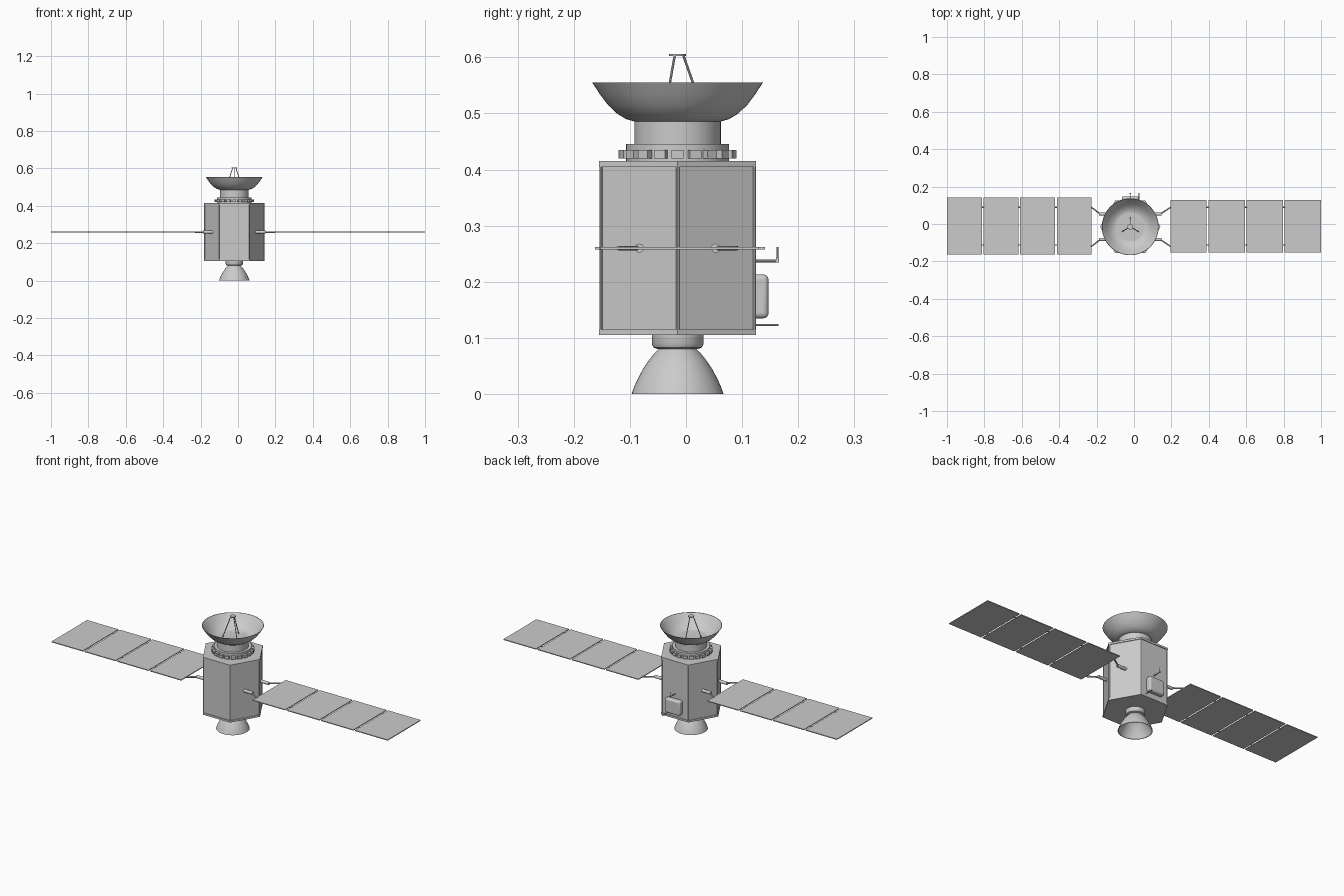
import bpy, math
from mathutils import Vector

if "Cube" in bpy.data.objects:
    bpy.data.objects.remove(bpy.data.objects["Cube"], do_unlink=True)

CX, CY = -0.02, -0.015      # main axis of the spacecraft
HEX_R = 0.1617              # corner radius of the body
APOTHEM = HEX_R * math.cos(math.pi / 6)
BACK = CY + APOTHEM
PANEL_Z = 0.26

grey = bpy.data.materials.new("light_grey")
grey.use_nodes = True
grey.diffuse_color = (0.6, 0.6, 0.6, 1)
grey.node_tree.nodes["Principled BSDF"].inputs["Base Color"].default_value = (0.6, 0.6, 0.6, 1)


def finish(ob, name, smooth=False):
    ob.name = name
    ob.data.materials.append(grey)
    if smooth:
        bpy.ops.object.shade_smooth_by_angle(angle=math.radians(35))
    return ob


def box(name, lo, hi, bevel=0):
    lo, hi = Vector(lo), Vector(hi)
    bpy.ops.mesh.primitive_cube_add(size=1, location=(lo + hi) / 2)
    ob = bpy.context.object
    ob.scale = hi - lo
    bpy.ops.object.transform_apply(location=False, rotation=False, scale=True)
    if bevel:
        mod = ob.modifiers.new("rounding", "BEVEL")
        mod.width, mod.segments = bevel, 4
    return finish(ob, name, bool(bevel))


def rod(name, a, b, r, sides=12):
    a, b = Vector(a), Vector(b)
    bpy.ops.mesh.primitive_cylinder_add(vertices=sides, radius=r, depth=(b - a).length,
                                        location=(a + b) / 2)
    ob = bpy.context.object
    ob.rotation_mode = "QUATERNION"
    ob.rotation_quaternion = (b - a).to_track_quat("Z", "Y")
    return finish(ob, name, True)


def lathe(name, profile, sides=48, smooth=True):
    """Spin (radius, height) points around the main axis."""
    verts, rings, faces = [], [], []
    for r, z in profile:
        n = 1 if r == 0 else sides
        rings.append([len(verts) + i for i in range(n)])
        verts += [(r * math.cos(math.tau * i / sides), r * math.sin(math.tau * i / sides), z)
                  for i in range(n)]
    for lo, hi in zip(rings, rings[1:]):
        for i in range(sides):
            j = (i + 1) % sides
            quad = [lo[i % len(lo)], lo[j % len(lo)], hi[j % len(hi)], hi[i % len(hi)]]
            faces.append(list(dict.fromkeys(quad)))
    mesh = bpy.data.meshes.new(name)
    mesh.from_pydata(verts, [], faces)
    ob = bpy.data.objects.new(name, mesh)
    bpy.context.collection.objects.link(ob)
    ob.location = (CX, CY, 0)
    bpy.ops.object.select_all(action="DESELECT")
    ob.select_set(True)
    bpy.context.view_layer.objects.active = ob
    return finish(ob, name, smooth)


def hexagon(name, r, z0, z1):
    return lathe(name, [(0, z0), (r, z0), (r, z1), (0, z1)], 6, False)


def polar(r, angle, z):
    return (CX + r * math.cos(angle), CY + r * math.sin(angle), z)


# Hexagonal body with end plates and corner posts
hexagon("body", HEX_R - 0.004, 0.112, 0.408)
hexagon("bottom_plate", HEX_R, 0.105, 0.115)
hexagon("top_plate", HEX_R, 0.405, 0.415)
for i in range(6):
    a = i * math.pi / 3
    rod("corner_post", polar(HEX_R - 0.004, a, 0.112), polar(HEX_R - 0.004, a, 0.408), 0.003, 8)

# Stepped neck with a ring of studs
lathe("neck", [(0, 0.413), (0.092, 0.413), (0.092, 0.446), (0.077, 0.446), (0.077, 0.49), (0, 0.49)])
STUDS = 20
for i in range(STUDS):
    a = math.tau * i / STUDS
    ob = box("ring_stud", (-0.008, -0.0105, -0.0075), (0.008, 0.0105, 0.0075))
    ob.location = polar(0.097, a, 0.427)
    ob.rotation_euler.z = a

# Dish: outer curve, rim, inner curve
outer = [(0, 0.486), (0.078, 0.486), (0.092, 0.490), (0.107, 0.499),
         (0.124, 0.515), (0.139, 0.535), (0.152, 0.555)]
inner = [(r - 0.002 if r else 0, z + (0.004 if z < 0.55 else 0)) for r, z in reversed(outer)]
lathe("dish", outer + inner, 64)

# Feed on three legs
for i in range(3):
    a = math.pi / 2 + i * math.tau / 3
    rod("feed_leg", polar(0.051, a, 0.488), polar(0.010, a, 0.604), 0.0022, 8)
lathe("feed_disc", [(0, 0.602), (0.015, 0.602), (0.015, 0.606), (0, 0.606)], 24)

# Engine mount and hollow bell nozzle
lathe("engine_mount", [(0, 0.08), (0.036, 0.08), (0.043, 0.083), (0.046, 0.089),
                       (0.046, 0.106), (0, 0.106)])
bell = [(0.030, 0.083), (0.041, 0.073), (0.052, 0.059), (0.062, 0.044),
        (0.071, 0.027), (0.077, 0.014), (0.082, 0)]
bell_inside = [(r - 0.003, z) for r, z in reversed(bell)]
lathe("nozzle", [(0, 0.083)] + bell + bell_inside + [(0, 0.08)])

# Solar wings: side, inner edge, outer edge, front y, back y
for side, start, end, y0, y1 in ((-1, 0.226, 1.0, -0.162, 0.141), (1, 0.194, 1.0, -0.152, 0.129)):
    gap = 0.009
    width = (end - start - 3 * gap) / 4
    for i in range(4):
        xa = start + i * (width + gap)
        x0, x1 = sorted((side * xa, side * (xa + width)))
        box("solar_panel", (x0, y0, PANEL_Z - 0.0022), (x1, y1, PANEL_Z + 0.0022))
        if i:
            for y in (-0.112, 0.09):
                rod("panel_hinge", (side * (xa - gap - 0.004), y, PANEL_Z),
                    (side * (xa + 0.004), y, PANEL_Z), 0.0035, 8)
    # Struts from the body to the wing
    for d in (-1, 1):
        y = CY + d * 0.068
        knee = (CX + side * 0.168, y, PANEL_Z)
        rod("strut_socket", (CX + side * 0.11, y, PANEL_Z), knee, 0.008, 16)
        rod("strut", (CX + side * 0.160, y, PANEL_Z),
            (side * (start + 0.004), CY + d * 0.106, PANEL_Z), 0.004, 10)

# Equipment on the back face
box("equipment_box", (CX - 0.045, BACK - 0.01, 0.135), (CX + 0.045, 0.147, 0.213), 0.009)
rod("lower_probe", (0.027, BACK - 0.01, 0.123), (0.027, 0.165, 0.123), 0.002, 8)
rod("sensor_arm", (CX, BACK - 0.01, 0.237), (CX, 0.165, 0.237), 0.0025, 8)
rod("sensor_mast", (CX, 0.163, 0.235), (CX, 0.163, 0.262), 0.0015, 8)
box("sensor_joint", (CX - 0.003, 0.160, 0.234), (CX + 0.003, 0.166, 0.243))
